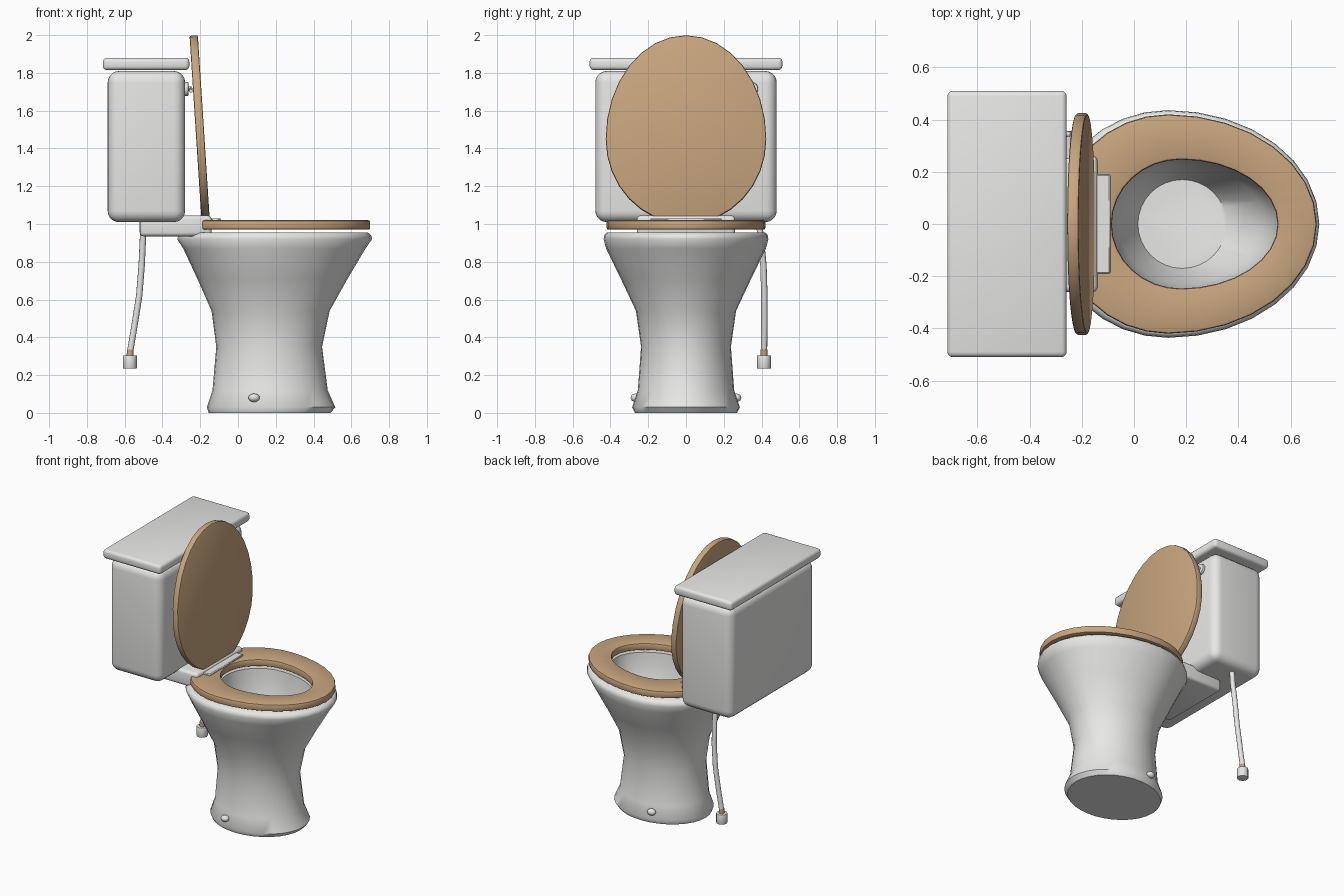
import bpy, bmesh, math
from mathutils import Matrix, Vector

if "Cube" in bpy.data.objects:
    bpy.data.objects.remove(bpy.data.objects["Cube"], do_unlink=True)


def material(name, rgb):
    m = bpy.data.materials.new(name)
    m.use_nodes = True
    m.diffuse_color = (*rgb, 1)
    m.node_tree.nodes["Principled BSDF"].inputs["Base Color"].default_value = (*rgb, 1)
    return m


WHITE = material("white ceramic", (0.8, 0.8, 0.79))
WOOD = material("brown wood", (0.58, 0.38, 0.21))
SEGMENTS = 32


def finish(bm, name, mat, bevel=0, steps=3, angle=40):
    bmesh.ops.recalc_face_normals(bm, faces=bm.faces)
    me = bpy.data.meshes.new(name)
    bm.to_mesh(me)
    bm.free()
    ob = bpy.data.objects.new(name, me)
    bpy.context.collection.objects.link(ob)
    me.materials.append(mat)
    bpy.ops.object.select_all(action="DESELECT")
    ob.select_set(True)
    bpy.context.view_layer.objects.active = ob
    if bevel:
        mod = ob.modifiers.new("rounded edges", "BEVEL")
        mod.width, mod.segments = bevel, steps
        mod.limit_method, mod.angle_limit = "ANGLE", math.radians(40)
        bpy.ops.object.modifier_apply(modifier=mod.name)
    bpy.ops.object.shade_smooth_by_angle(angle=math.radians(angle))
    return ob


def egg(x0, xc, x1, half_y, z, cut=-9):
    """Egg outline with different back and front lengths, cut straight at the back."""
    pts = []
    for i in range(SEGMENTS):
        a = math.tau * i / SEGMENTS
        c = math.cos(a)
        x = xc + c * ((x1 - xc) if c > 0 else (xc - x0))
        y = half_y * math.sin(a)
        if x < cut:
            limit = half_y * math.sqrt(1 - ((xc - cut) / (xc - x0)) ** 2)
            x, y = cut, max(-limit, min(limit, y))
        pts.append(Vector((x, y, z)))
    return pts


def loft(rings, closed=False):
    bm = bmesh.new()
    loops = [[bm.verts.new(p) for p in r] for r in rings]
    pairs = list(zip(loops, loops[1:])) + ([(loops[-1], loops[0])] if closed else [])
    for a, b in pairs:
        for i in range(SEGMENTS):
            j = (i + 1) % SEGMENTS
            bm.faces.new((a[i], a[j], b[j], b[i]))
    if not closed:
        bm.faces.new(loops[0])
        bm.faces.new(loops[-1])
    return bm


def box(name, lo, hi, bevel, steps=3):
    bm = bmesh.new()
    lo, hi = Vector(lo), Vector(hi)
    bmesh.ops.create_cube(bm, size=1, matrix=Matrix.Translation((lo + hi) / 2)
                          @ Matrix.Diagonal((*(hi - lo), 1)))
    return finish(bm, name, WHITE, bevel, steps)


def cylinder(name, a, b, radius, mat, sides=16, bevel=0):
    a, b = Vector(a), Vector(b)
    turn = (b - a).to_track_quat("Z", "Y").to_matrix().to_4x4()
    bm = bmesh.new()
    bmesh.ops.create_cone(bm, cap_ends=True, segments=sides, radius1=radius, radius2=radius,
                          depth=(b - a).length, matrix=Matrix.Translation((a + b) / 2) @ turn)
    return finish(bm, name, mat, bevel, 2)


def ball(name, centre, scale):
    bm = bmesh.new()
    bmesh.ops.create_uvsphere(bm, u_segments=16, v_segments=10, radius=1,
                              matrix=Matrix.Translation(centre) @ Matrix.Diagonal((*scale, 1)))
    return finish(bm, name, WHITE)


# Pedestal and bowl: outer wall up, over the rim, then down the basin
bowl_rings = [
    (-.155, .17, .49, .27, 0), (-.165, .17, .515, .285, .03), (-.135, .17, .475, .255, .12),
    (-.115, .165, .445, .238, .35), (-.14, .16, .485, .265, .54), (-.215, .14, .58, .345, .71),
    (-.29, .13, .675, .423, .87), (-.322, .13, .71, .436, .92), (-.315, .13, .705, .433, .94),
    (-.29, .13, .688, .42, .955),
    (-.09, .18, .555, .25, .955), (-.085, .18, .55, .245, .9), (-.06, .185, .50, .228, .76),
    (.015, .185, .355, .17, .6),
]
finish(loft([egg(*r) for r in bowl_rings]), "bowl", WHITE, angle=50)

# Floor bolt caps on both sides
for side, label in ((-1, "right"), (1, "left")):
    ball(label + "_bolt_cap", (.085, side * .268, .08), (.03, .025, .022))

# Seat ring with open centre
outer = (-.29, .13, .70, .42)
hole = (-.085, .18, .55, .247)
low, high = .97, 1.02
finish(loft([egg(*outer, low, -.205), egg(*outer, high, -.205),
             egg(*hole, high), egg(*hole, low)], closed=True), "seat", WOOD, .01, 2)

# Raised seat lid, drawn flat then stood up with a slight lean
lid_shape = (-.03, .42, .97, .425)
lid = loft([egg(*lid_shape, z, 0) for z in (-.022, .022)])
lean = math.radians(3.7)
lid.transform(Matrix.Translation((-.172, 0, 1.03)) @ Matrix.Rotation(-math.pi / 2 - lean, 4, "Y"))
finish(lid, "seat_lid", WOOD, .008, 2)

# Rear shelf, hinge and cistern
box("rear_shelf", (-.52, -.26, .935), (-.14, .26, 1.045), .02)
box("hinge_plate", (-.15, -.19, .98), (-.09, .19, 1.03), .005, 1)
box("tank", (-.69, -.48, 1.01), (-.28, .48, 1.81), .06, 5)
box("tank_lid", (-.715, -.51, 1.815), (-.258, .51, 1.88), .02)

# Flush handle
cylinder("flush_knob", (-.285, .345, 1.715), (-.262, .345, 1.715), .037, WHITE, 16, .006)
cylinder("flush_stem", (-.27, .345, 1.715), (-.245, .345, 1.715), .012, WHITE)
cylinder("flush_lever", (-.25, .355, 1.715), (-.25, .25, 1.705), .01, WHITE)

# Water supply hose as a bevelled curve
curve = bpy.data.curves.new("supply_hose", "CURVE")
curve.dimensions = "3D"
curve.bevel_depth, curve.bevel_resolution, curve.use_fill_caps = .017, 3, True
spline = curve.splines.new("POLY")
path = [(-.505, .385, 1.03), (-.503, .395, .93), (-.51, .41, .78), (-.523, .415, .62),
        (-.545, .415, .48), (-.57, .413, .33)]
spline.points.add(len(path) - 1)
for p, co in zip(spline.points, path):
    p.co = (*co, 1)
spline.use_smooth = True
curve.materials.append(WHITE)
bpy.context.collection.objects.link(bpy.data.objects.new("supply_hose", curve))

# Hose fitting
cylinder("hose_collar", (-.572, .413, .29), (-.57, .413, .335), .018, WOOD)
cylinder("hose_nut", (-.572, .413, .235), (-.572, .413, .305), .037, WHITE, 12, .004)
